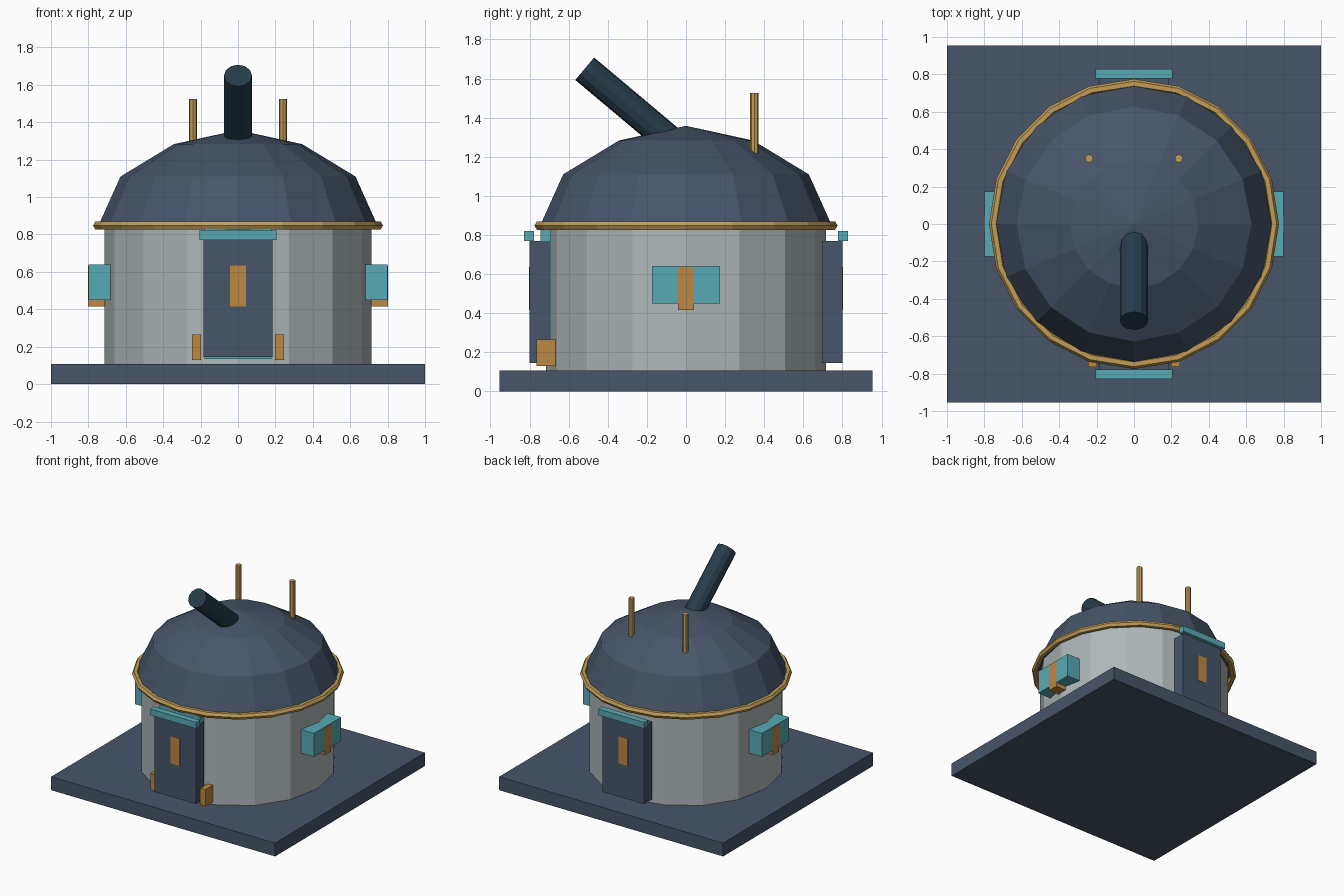
import bpy, bmesh, math
from mathutils import Matrix, Vector

if "Cube" in bpy.data.objects:
    bpy.data.objects.remove(bpy.data.objects["Cube"])


def material(name, *rgb):
    lin = [((c / 255 + 0.055) / 1.055) ** 2.4 for c in rgb] + [1]
    m = bpy.data.materials.new(name)
    m.use_nodes = True
    m.diffuse_color = lin
    m.node_tree.nodes["Principled BSDF"].inputs["Base Color"].default_value = lin
    return m


slate = material("slate", 71, 85, 105)
stone = material("pale stone", 174, 183, 185)
teal = material("teal", 89, 170, 181)
copper = material("copper", 188, 135, 68)
brass = material("brass", 194, 158, 87)
dark = material("dark blue", 37, 60, 74)


def finish(name, bm, mat):
    bmesh.ops.recalc_face_normals(bm, faces=bm.faces)
    mesh = bpy.data.meshes.new(name)
    bm.to_mesh(mesh)
    bm.free()
    mesh.materials.append(mat)
    ob = bpy.data.objects.new(name, mesh)
    bpy.context.collection.objects.link(ob)
    return ob


def box(name, mat, x, y, z, turn=0):
    """Box from (min, max) ranges, turned about the vertical axis."""
    bm = bmesh.new()
    bmesh.ops.create_cube(bm, size=1)
    for v in bm.verts:
        v.co = [r[0] + (c + 0.5) * (r[1] - r[0]) for c, r in zip(v.co, (x, y, z))]
    bm.transform(Matrix.Rotation(math.radians(turn), 4, "Z"))
    return finish(name, bm, mat)


def rod(name, mat, start, end, radius, sides):
    """Cylinder between two points."""
    a, b = Vector(start), Vector(end)
    bm = bmesh.new()
    bmesh.ops.create_cone(bm, cap_ends=True, segments=sides, radius1=radius,
                          radius2=radius, depth=(b - a).length)
    spin = (b - a).to_track_quat("Z", "Y").to_matrix().to_4x4()
    bm.transform(Matrix.Translation((a + b) / 2) @ spin)
    return finish(name, bm, mat)


def lathe(name, mat, profile, sides, closed=False):
    """Revolve (radius, height) points about the vertical axis."""
    bm = bmesh.new()
    pts = [bm.verts.new((r, 0, z)) for r, z in profile]
    edges = [bm.edges.new(p) for p in zip(pts, pts[1:])]
    if closed:
        edges.append(bm.edges.new((pts[-1], pts[0])))
    bmesh.ops.spin(bm, geom=pts + edges, cent=(0, 0, 0), axis=(0, 0, 1),
                   angle=math.tau, steps=sides)
    bmesh.ops.remove_doubles(bm, verts=bm.verts, dist=0.0005)
    return finish(name, bm, mat)


# Base, round wall and faceted dome
box("base_slab", slate, (-1, 1), (-0.955, 0.955), (0, 0.108))
rod("round_wall", stone, (0, 0, 0.1), (0, 0, 0.85), 0.715, 16)
lathe("dome", slate, [(0, 0.85), (0.745, 0.85), (0.628, 1.11), (0.343, 1.283), (0, 1.358)], 16)

# Hexagonal-section ring under the dome
section = [(0.75 + 0.025 * math.cos(i * math.pi / 3),
            0.848 + 0.025 * math.sin(i * math.pi / 3)) for i in range(6)]
lathe("dome_ring", brass, section, 20, closed=True)

# Telescope tube and antennae
rod("telescope_tube", dark, (0, -0.05, 1.257), (0, -0.518, 1.65), 0.075, 12)
for side, s in (("left", 1), ("right", -1)):
    rod("antenna_" + side, brass, (s * 0.24, 0.35, 1.21), (s * 0.24, 0.35, 1.525), 0.022, 8)

# Front and back doors with lintels
for side, turn in (("front", 0), ("back", 180)):
    box("door_" + side, slate, (-0.185, 0.185), (-0.8, -0.695), (0.145, 0.77), turn)
    box("lintel_" + side, teal, (-0.205, 0.205), (-0.828, -0.777), (0.77, 0.82), turn)

# Front door frame and footings
box("door_frame", teal, (-0.18, 0.18), (-0.743, -0.69), (0.135, 0.828))
for side, s in (("left", 1), ("right", -1)):
    box("footing_" + side, copper, (s * 0.222 - 0.024, s * 0.222 + 0.024),
        (-0.765, -0.668), (0.13, 0.265))

# Side boxes, and a copper panel on every side
for side, turn in (("left", 90), ("right", -90)):
    box("side_box_" + side, teal, (-0.173, 0.173), (-0.8, -0.682), (0.45, 0.64), turn)
for side, turn in (("front", 0), ("left", 90), ("back", 180), ("right", -90)):
    box("panel_" + side, copper, (-0.042, 0.042), (-0.803, -0.71), (0.415, 0.635), turn)
